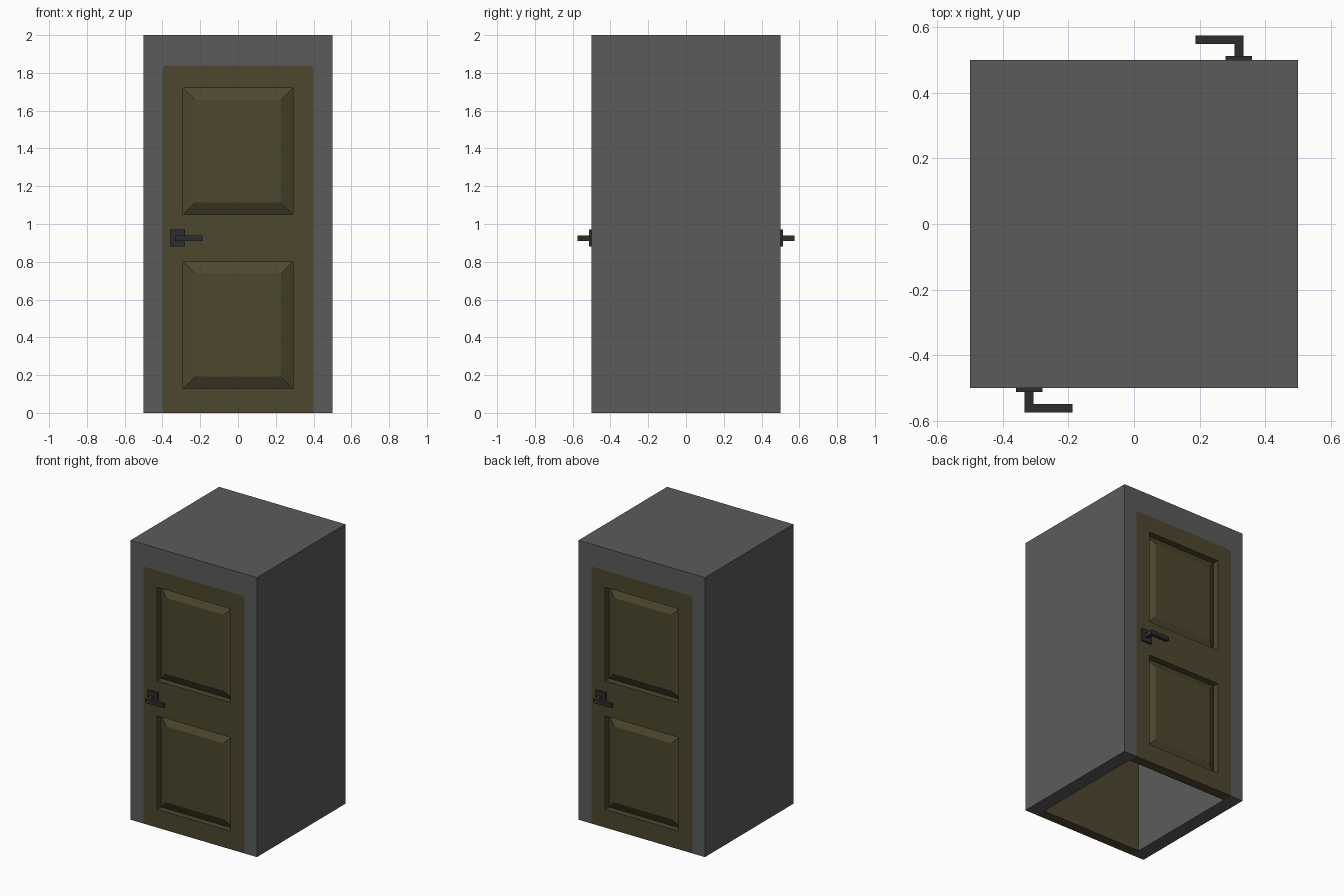
import bpy, bmesh, math

if "Cube" in bpy.data.objects:
    bpy.data.objects.remove(bpy.data.objects["Cube"])

def material(name, rgb):
    m = bpy.data.materials.new(name)
    m.diffuse_color = (*rgb, 1)
    m.use_nodes = True
    m.node_tree.nodes["Principled BSDF"].inputs["Base Color"].default_value = m.diffuse_color
    return m

GREY = material("wall grey", (0.105, 0.105, 0.105))
BROWN = material("door olive brown", (0.075, 0.063, 0.027))
BLACK = material("handle black", (0.027, 0.027, 0.028))

W, TOP, R = 0.40, 1.84, 0.02      # door half width, height, corner radius
FRONT, THICK = -0.5, 0.07

def finish(bm, name, mat, turn=0):
    bmesh.ops.recalc_face_normals(bm, faces=bm.faces)
    if turn:
        for v in bm.verts:
            v.co.x, v.co.y = -v.co.x, -v.co.y
    me = bpy.data.meshes.new(name)
    bm.to_mesh(me)
    bm.free()
    me.materials.append(mat)
    ob = bpy.data.objects.new(name, me)
    bpy.context.collection.objects.link(ob)
    return ob

def corner(side):
    """Rounded top door corner, listed from the side edge up to the top edge."""
    return [(side * (W - R + R * math.cos(a)), TOP - R + R * math.sin(a))
            for a in (0, math.pi / 6, math.pi / 3, math.pi / 2)]

# Walls and roof: arch profile run from front to back, open underneath
def walls():
    bm = bmesh.new()
    outline = ([(-0.5, 0), (-W, 0)] + corner(-1) + corner(1)[::-1]
               + [(W, 0), (0.5, 0), (0.5, 2), (-0.5, 2)])
    f = bm.faces.new([bm.verts.new((x, FRONT, z)) for x, z in outline])
    ext = bmesh.ops.extrude_face_region(bm, geom=[f], use_keep_orig=True)
    for v in ext["geom"]:
        if isinstance(v, bmesh.types.BMVert):
            v.co.y += 1
    finish(bm, "walls", GREY)

# Door: grid of rails and stiles, with two raised panels in recesses
def door(name, turn):
    bm = bmesh.new()
    xs = [-W, -0.29, 0.29, W]
    zs = [0, 0.13, 0.80, 1.05, 1.72, TOP]
    panels = []
    for i in range(3):
        for j in range(5):
            a, b, c, d = xs[i], xs[i + 1], zs[j], zs[j + 1]
            pts = [(a, c), (b, c), (b, d), (a, d)]
            if j == 4 and i == 0:
                pts[3:] = corner(-1)[::-1]
            if j == 4 and i == 2:
                pts[2:3] = corner(1)
            f = bm.faces.new([bm.verts.new((x, FRONT, z)) for x, z in pts])
            if i == 1 and j in (1, 3):
                panels.append(f)
    bmesh.ops.remove_doubles(bm, verts=bm.verts, dist=1e-5)
    bm.normal_update()
    # Step in, then slope back out to the raised field
    for inset, depth in ((0, -0.045), (0.063, 0.034)):
        bmesh.ops.inset_individual(bm, faces=panels, thickness=inset,
                                   depth=depth, use_even_offset=True)
        bm.normal_update()
    # Door edges and flat inner face
    rim = [e for e in bm.edges if e.is_boundary]
    ext = bmesh.ops.extrude_edge_only(bm, edges=rim)["geom"]
    for v in ext:
        if isinstance(v, bmesh.types.BMVert):
            v.co.y += THICK
    bmesh.ops.edgeloop_fill(
        bm, edges=[e for e in ext if isinstance(e, bmesh.types.BMEdge)])
    finish(bm, name, BROWN, turn)

def block(bm, lo, hi):
    vs = bmesh.ops.create_cube(bm, size=1)["verts"]
    for v in vs:
        for k in range(3):
            v.co[k] = lo[k] if v.co[k] < 0 else hi[k]

# Handle: square plate, stem and lever
def handle(name, turn):
    bm = bmesh.new()
    block(bm, (-0.36, -0.513, 0.88), (-0.28, -0.498, 0.97))
    block(bm, (-0.334, -0.55, 0.91), (-0.307, -0.513, 0.939))
    block(bm, (-0.334, -0.575, 0.91), (-0.187, -0.55, 0.939))
    finish(bm, name, BLACK, turn)

walls()
for side, turn in (("front", 0), ("back", 1)):
    door(side + "_door", turn)
    handle(side + "_door_handle", turn)
